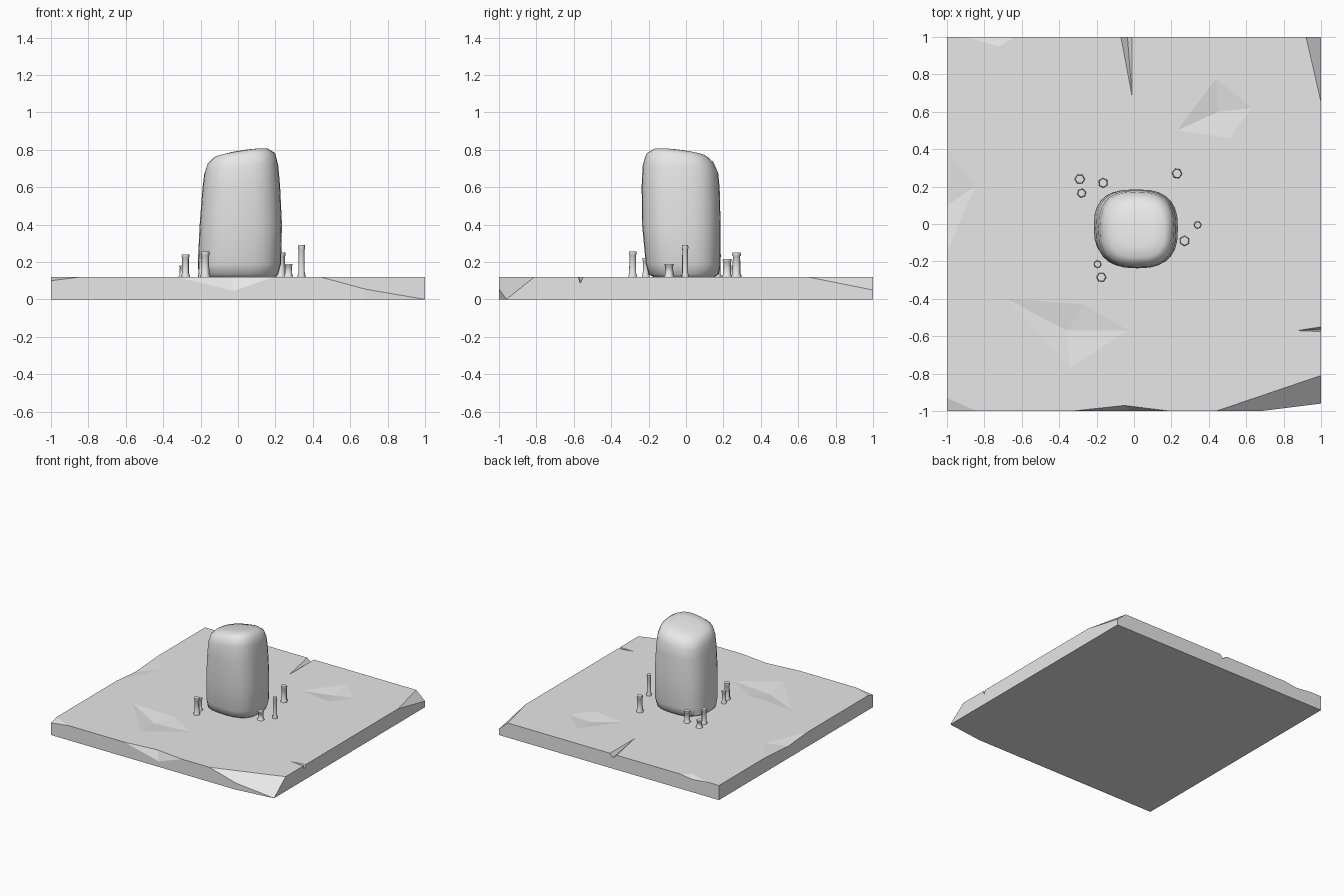
import bpy, bmesh, math
from mathutils import Vector

cube = bpy.data.objects.get("Cube")
if cube:
    bpy.data.objects.remove(cube, do_unlink=True)

stone = bpy.data.materials.new("stone grey")
stone.use_nodes = True
GREY = (0.8, 0.8, 0.8, 1)
stone.diffuse_color = GREY
stone.node_tree.nodes["Principled BSDF"].inputs["Base Color"].default_value = GREY

TOP = 0.12  # height of the slab surface


def make_object(name, bm, smooth_angle=None):
    bmesh.ops.recalc_face_normals(bm, faces=bm.faces[:])
    mesh = bpy.data.meshes.new(name)
    bm.to_mesh(mesh)
    bm.free()
    mesh.materials.append(stone)
    obj = bpy.data.objects.new(name, mesh)
    bpy.context.collection.objects.link(obj)
    bpy.ops.object.select_all(action='DESELECT')
    obj.select_set(True)
    bpy.context.view_layer.objects.active = obj
    if smooth_angle:
        bpy.ops.object.shade_smooth_by_angle(angle=math.radians(smooth_angle))
    return obj


def loft(bm, rings):
    """Skin closed rings of points and cap both ends."""
    loops = [[bm.verts.new(p) for p in ring] for ring in rings]
    n = len(loops[0])
    for a, b in zip(loops, loops[1:]):
        for i in range(n):
            j = (i + 1) % n
            bm.faces.new((a[i], a[j], b[j], b[i]))
    bm.faces.new(loops[0][::-1])
    bm.faces.new(loops[-1])


def hull(bm, points):
    verts = [bm.verts.new(p) for p in points]
    bmesh.ops.convex_hull(bm, input=verts)


# Slab with broken corners
bm = bmesh.new()
bmesh.ops.create_cube(bm, size=2)
for v in bm.verts:
    v.co.z = TOP * (v.co.z + 1) / 2
corner_cuts = [
    ((0.44, -1, TOP), (1, -0.81, TOP), (1, -0.96, 0)),
    ((0.68, -1, 0), (1, -0.96, 0), (1, -0.96, TOP)),
    ((0.92, 1, TOP), (1, 0.65, TOP), (1, 1, 0.05)),
    ((-1, -0.93, TOP), (-0.84, -1, TOP), (-1, -1, 0.1)),
]
for cut in corner_cuts:
    a, b, c = map(Vector, cut)
    normal = (b - a).cross(c - a).normalized()
    if normal.dot(a - Vector((0, 0, TOP / 2))) < 0:
        normal = -normal
    bmesh.ops.bisect_plane(bm, geom=bm.verts[:] + bm.edges[:] + bm.faces[:],
                           plane_co=a, plane_no=normal, clear_outer=True)
    bmesh.ops.holes_fill(bm, edges=[e for e in bm.edges if e.is_boundary])
slab = make_object("slab", bm)

# Edge chips: two points on the rim, one inward on top, one down the side
bm = bmesh.new()
edge_chips = [
    ((-0.33, -1), (0.19, -1), (-0.05, -0.97), (-0.02, -1, 0.045)),
    ((-1, 0.4), (-1, -0.15), (-0.85, 0.2), (-1, 0.1, 0.1)),
    ((-0.9, 1), (-0.64, 1), (-0.72, 0.95), (-0.76, 1, 0.105)),
    ((-0.07, 1), (-0.01, 1), (-0.01, 0.68), (-0.035, 1, 0.09)),
    ((1, -0.55), (1, -0.575), (0.87, -0.57), (1, -0.565, 0.085)),
]
for a, b, inner, low in edge_chips:
    a, b, inner = (Vector((*p, TOP)) for p in (a, b, inner))
    low = Vector(low)
    mid = (a + b) / 2
    outside = mid + (mid - inner) + (mid - low)
    hull(bm, [a, b, inner, low, outside])

# Shallow dents in the top surface: rim and deepest point
dents = [
    ([(0.23, 0.5), (0.44, 0.78), (0.63, 0.62), (0.51, 0.46)], (0.45, 0.6)),
    ([(-0.68, -0.4), (-0.27, -0.43), (-0.03, -0.57), (-0.34, -0.77)], (-0.36, -0.57)),
]
for rim, centre in dents:
    hull(bm, [(*p, TOP) for p in rim]
         + [(*centre, TOP - 0.02), (*centre, TOP + 0.02)])
cutter = make_object("chip_cutter", bm)
cutter.hide_render = True

mod = slab.modifiers.new("chips", 'BOOLEAN')
mod.operation = 'DIFFERENCE'
mod.solver = 'EXACT'
mod.object = cutter
bpy.context.view_layer.objects.active = slab
bpy.ops.object.modifier_apply(modifier=mod.name)
bpy.data.objects.remove(cutter, do_unlink=True)

# Standing boulder: rounded-square rings with a sloping top
# ring: height, left, right, front, back, slope amount
boulder_rings = [
    (0.11, -0.17, 0.19, -0.16, 0.14, 0),
    (0.135, -0.21, 0.215, -0.2, 0.175, 0),
    (0.19, -0.215, 0.23, -0.215, 0.185, 0),
    (0.4, -0.205, 0.235, -0.235, 0.185, 0),
    (0.6, -0.19, 0.225, -0.237, 0.18, 0.2),
    (0.69, -0.18, 0.215, -0.232, 0.172, 0.7),
    (0.74, -0.165, 0.2, -0.215, 0.15, 1),
    (0.768, -0.135, 0.165, -0.18, 0.115, 1),
    (0.778, -0.08, 0.11, -0.12, 0.06, 1),
    (0.78, -0.03, 0.05, -0.05, 0.01, 1),
]


def rounded_ring(z, x0, x1, y0, y1, slope, sides=28, power=0.75):
    points = []
    for i in range(sides):
        t = math.tau * i / sides
        c, s = math.cos(t), math.sin(t)
        x = (x0 + x1) / 2 + (x1 - x0) / 2 * math.copysign(abs(c) ** power, c)
        y = (y0 + y1) / 2 + (y1 - y0) / 2 * math.copysign(abs(s) ** power, s)
        points.append((x, y, z + slope * (0.16 * x - 0.13 * y)))
    return points


bm = bmesh.new()
loft(bm, [rounded_ring(*r) for r in boulder_rings])
make_object("boulder", bm, 50)

# Small six-sided stumps around the boulder: x, y, top height, radius
stumps = [
    (-0.29, 0.24, 0.18, 0.028), (-0.28, 0.165, 0.24, 0.025),
    (-0.165, 0.22, 0.215, 0.027), (0.23, 0.27, 0.25, 0.028),
    (0.34, -0.005, 0.29, 0.021), (0.27, -0.09, 0.19, 0.028),
    (-0.195, -0.215, 0.22, 0.021), (-0.175, -0.285, 0.255, 0.027),
]
# share of height, share of radius
stump_profile = [(-0.05, 1), (0.06, 1), (0.14, 0.8), (0.85, 0.76), (0.9, 0.9), (1, 0.85)]
for k, (x, y, top, r) in enumerate(stumps):
    bm = bmesh.new()
    loft(bm, [[(x + r * w * math.cos(math.tau * i / 6 + k * 0.3),
                y + r * w * math.sin(math.tau * i / 6 + k * 0.3),
                TOP + h * (top - TOP)) for i in range(6)]
              for h, w in stump_profile])
    make_object(f"stump_{k + 1}", bm, 65)
